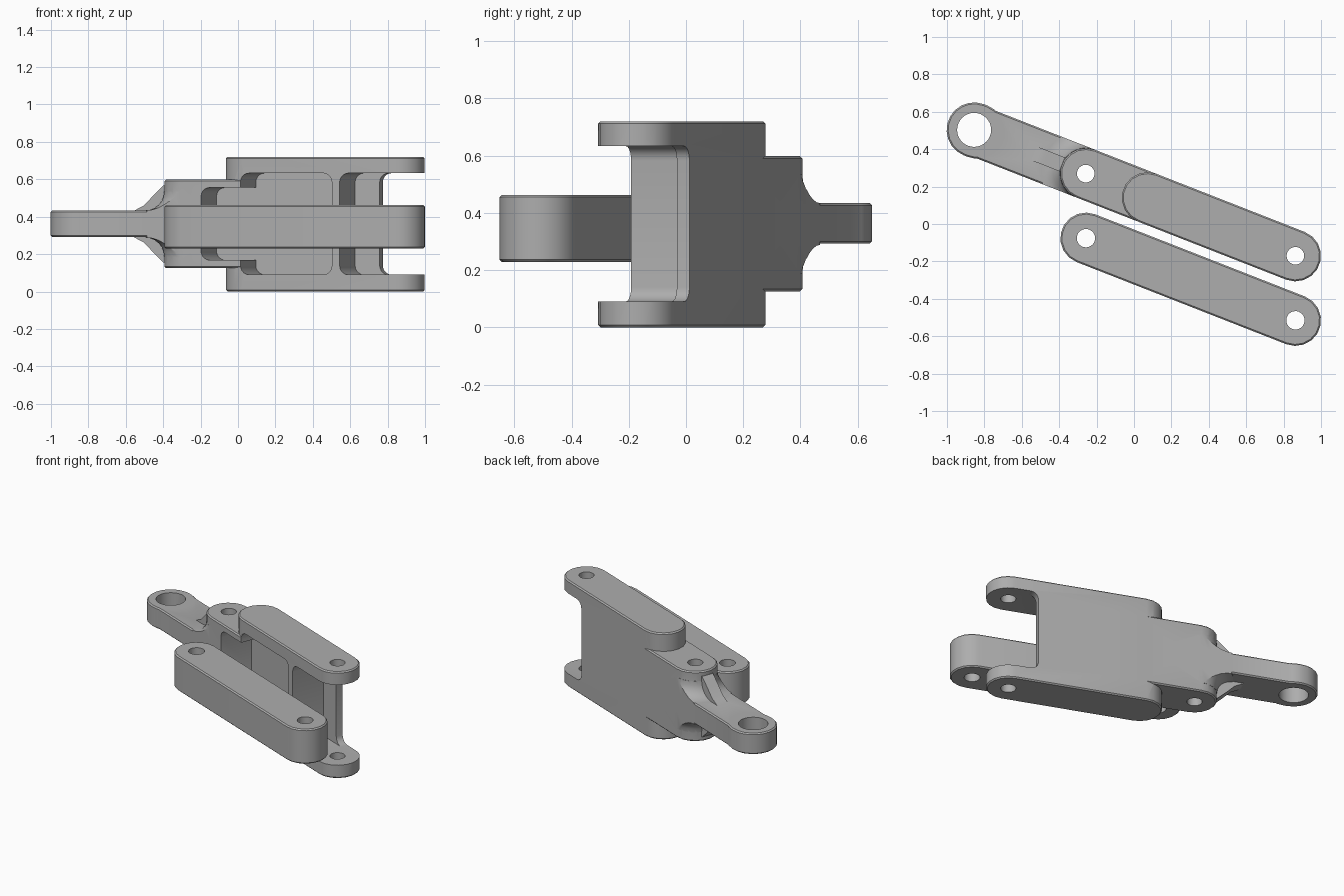
import bpy, bmesh, math
from mathutils import Matrix

cube = bpy.data.objects.get("Cube")
if cube:
    bpy.data.objects.remove(cube, do_unlink=True)

steel = bpy.data.materials.new("grey_steel")
steel.use_nodes = True
GREY = (0.42, 0.42, 0.42, 1)
steel.diffuse_color = GREY
steel.node_tree.nodes["Principled BSDF"].inputs["Base Color"].default_value = GREY

R = 0.137        # half width of every bar
CHAMFER = 0.008
MID = 0.361      # mid height of the arm


def make(name, bm):
    bmesh.ops.recalc_face_normals(bm, faces=bm.faces)
    mesh = bpy.data.meshes.new(name)
    bm.to_mesh(mesh)
    bm.free()
    obj = bpy.data.objects.new(name, mesh)
    bpy.context.collection.objects.link(obj)
    mesh.materials.append(steel)
    return obj


def loft(name, rings):
    """Skin equal-length rings of points and cap both ends."""
    bm = bmesh.new()
    loops = [[bm.verts.new([round(c, 5) for c in p]) for p in ring] for ring in rings]
    n = len(loops[0])
    for a, b in zip(loops, loops[1:]):
        for i in range(n):
            j = (i + 1) % n
            bm.faces.new((a[i], a[j], b[j], b[i]))
    bm.faces.new(loops[0])
    bm.faces.new(loops[-1])
    return make(name, bm)


def bar(name, u0, u1, v, z0, z1, r=R, steps=9):
    """Round-ended bar with chamfered rims."""
    def ring(z, rad):
        pts = []
        for centre, start in ((u1, -0.5), (u0, 0.5)):
            for i in range(steps + 1):
                a = math.pi * (start + i / steps)
                pts.append((centre + rad * math.cos(a), v + rad * math.sin(a), z))
        return pts
    return loft(name, [ring(z0, r - CHAMFER), ring(z0 + CHAMFER, r),
                       ring(z1 - CHAMFER, r), ring(z1, r - CHAMFER)])


def turned(name, u, v, profile, n=40):
    """Solid of revolution about a vertical axis from (radius, z) points."""
    return loft(name, [[(u + r * math.cos(2 * math.pi * i / n),
                         v + r * math.sin(2 * math.pi * i / n), z) for i in range(n)]
                       for r, z in profile])


def block(name, u0, u1, v0, v1, z0, z1, r=0.05, steps=5):
    """Box whose corners are rounded as seen from the side."""
    pts = []
    corners = ((u1 - r, z1 - r), (u0 + r, z1 - r), (u0 + r, z0 + r), (u1 - r, z0 + r))
    for k, (u, z) in enumerate(corners):
        for i in range(steps + 1):
            a = math.pi / 2 * (k + i / steps)
            pts.append((u + r * math.cos(a), z + r * math.sin(a)))
    return loft(name, [[(u, v, z) for u, z in pts] for v in (v0, v1)])


def combine(target, other, operation):
    mod = target.modifiers.new("bool", 'BOOLEAN')
    mod.operation = operation
    mod.solver = 'EXACT'
    mod.object = other
    bpy.context.view_layer.objects.active = target
    bpy.ops.object.modifier_apply(modifier=mod.name)
    bpy.data.objects.remove(other, do_unlink=True)


def drill(target, u, v, r):
    combine(target, turned("drill", u, v, [(r, -1), (r, 2)], 32), 'DIFFERENCE')


EYE, PIN, EAR = -1.845, -1.204, -0.85

# Clevis arm: deep fork body, pivot boss and slim eye end
arm = bar("clevis_arm", EAR, 0, 0, 0, 0.72)
combine(arm, bar("boss", PIN, -0.6, 0, 0.126, 0.598), 'UNION')
combine(arm, bar("tongue", EYE, -1.0, 0, 0.292, 0.434), 'UNION')
combine(arm, bar("eye", EYE, EYE + 0.02, 0, 0.292, 0.434, 0.147, 11), 'UNION')

# Concave flare where the boss meets the tongue, trimmed to the bar width
arc = [(R + 0.1 - 0.1 * math.cos(a), 0.073 + 0.1 - 0.1 * math.sin(a))
       for a in (i * math.pi / 12 for i in range(7))]
profile = [(r, MID - h) for r, h in reversed(arc)]
profile = [(r, MID - h) for r, h in arc] + [(r, MID + h) for r, h in reversed(arc)]
flare = turned("flare", PIN, 0, profile)
combine(flare, block("trim", -1.6, -1.1, -R, R, 0, 0.72, 0.01, 1), 'INTERSECT')
combine(arm, flare, 'UNION')

# Narrow stiffening rib running down both sides of the tongue
rib_side = [(-1.25, 0.215), (-1.34, 0.205), (-1.40, 0.15), (-1.45, 0.10), (-1.51, 0.07)]
outline = [(u, MID + h) for u, h in rib_side] + [(u, MID - h) for u, h in reversed(rib_side)]
combine(arm, loft("rib", [[(u, v, z) for u, z in outline] for v in (-0.04, 0.04)]), 'UNION')

# Pockets open to the front, leaving a back plate and one cross rib
BACK = 0.09
for u0, u1, v1, z0, z1 in ((-1.086, -0.45, BACK, 0.168, 0.556),
                           (-0.86, -0.334, BACK, 0.09, 0.633),
                           (-0.29, 0.4, BACK, 0.09, 0.633),
                           (-0.149, 0.4, 0.3, 0.09, 0.633)):
    combine(arm, block("pocket", u0, u1, -0.3, v1, z0, z1), 'DIFFERENCE')

drill(arm, EYE, 0, 0.091)
drill(arm, PIN, 0, 0.047)
drill(arm, 0, 0, 0.047)

# Plain link bar lying parallel to the arm
LINK_V = -0.321
link = bar("link_bar", -1.077, 0.126, LINK_V, 0.229, 0.463)
for u in (-1.077, 0.126):
    drill(link, u, LINK_V, 0.049)

# Swing both parts to their resting angle and shade
place = Matrix.Translation((0.863, -0.17, 0)) @ Matrix.Rotation(math.radians(-21.4), 4, 'Z')
for obj in (arm, link):
    obj.data.transform(place)
    bpy.ops.object.select_all(action='DESELECT')
    obj.select_set(True)
    bpy.context.view_layer.objects.active = obj
    bpy.ops.object.shade_smooth_by_angle(angle=math.radians(30))
